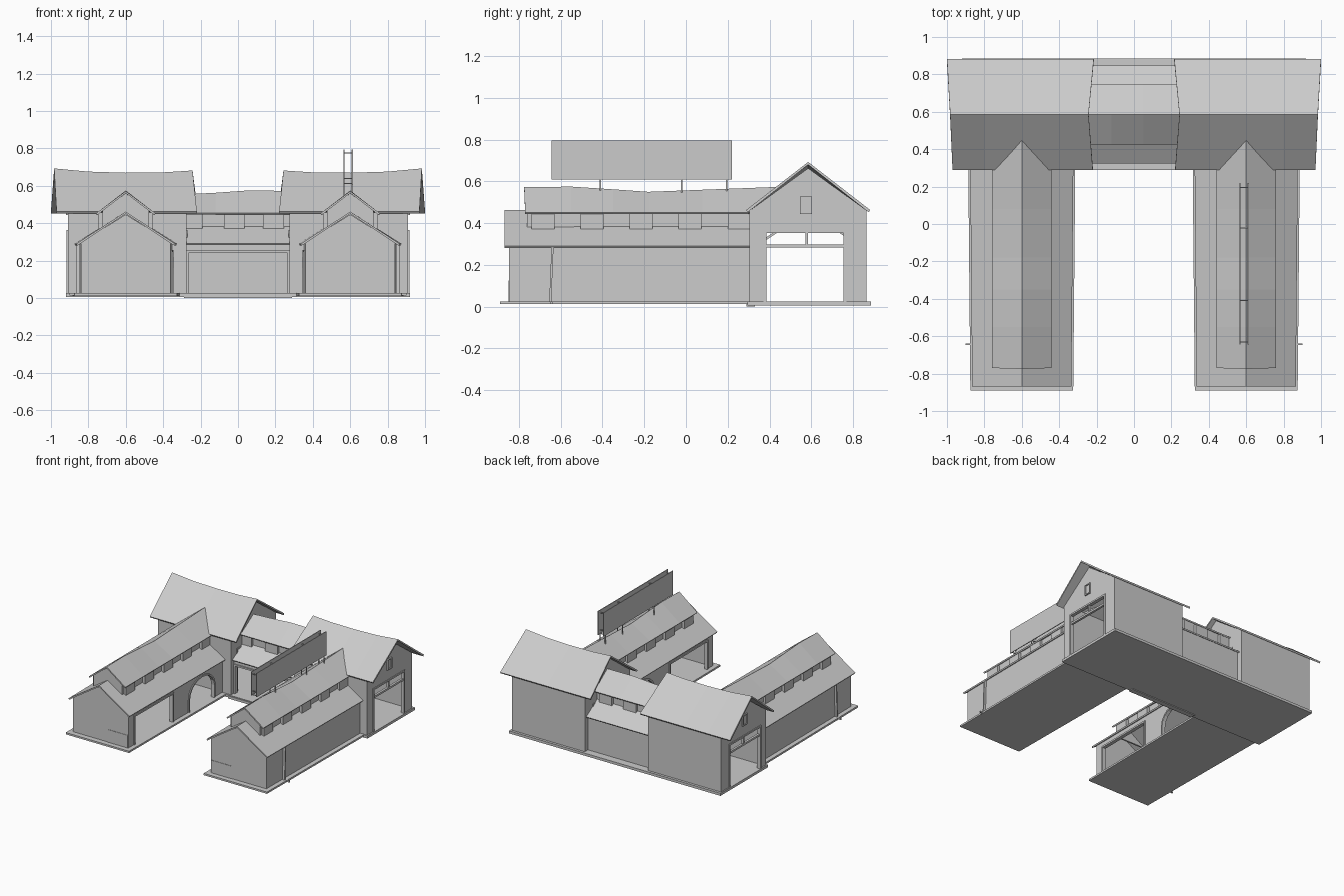
import bpy, bmesh
from math import pi, cos, sin

if "Cube" in bpy.data.objects:
    bpy.data.objects.remove(bpy.data.objects["Cube"])

WX, MY = 0.6, 0.585      # wing centre line (x) and back range centre line (y)
FLOOR = 0.026


def finish(name, bm, mirror=False, thick=0, widen=False):
    if widen:            # wings grow slightly wider towards the back
        for v in bm.verts:
            t = max(0, (v.co.y + 0.87) / 1.17)
            v.co.x = WX + (v.co.x - WX) * (1 + 0.04 * t)
    me = bpy.data.meshes.new(name)
    bm.to_mesh(me)
    bm.free()
    ob = bpy.data.objects.new(name, me)
    bpy.context.collection.objects.link(ob)
    if thick:
        m = ob.modifiers.new("thickness", 'SOLIDIFY')
        m.thickness, m.offset = thick, -1
    if mirror:
        m = ob.modifiers.new("mirror", 'MIRROR')
        m.use_mirror_merge = False
    return ob


def place(axis, a, c, z):
    return (a, c, z) if axis == 'x' else (c, a, z)


def prism(name, pts, axis, a, depth, **kw):
    """Outline of (across, z) points pushed along an axis from a."""
    bm = bmesh.new()
    f = bm.faces.new([bm.verts.new(place(axis, a, c, z)) for c, z in pts])
    ext = bmesh.ops.extrude_face_region(bm, geom=[f])['geom']
    vs = [v for v in ext if isinstance(v, bmesh.types.BMVert)]
    bmesh.ops.translate(bm, verts=vs, vec=place(axis, depth, 0, 0))
    bmesh.ops.recalc_face_normals(bm, faces=bm.faces)
    bmesh.ops.triangulate(bm, faces=[f for f in bm.faces if len(f.verts) > 4])
    return finish(name, bm, **kw)


def box(name, x, y, z, **kw):
    return prism(name, [(x[0], z[0]), (x[1], z[0]), (x[1], z[1]), (x[0], z[1])],
                 'y', y[0], y[1] - y[0], **kw)


def roof(name, axis, c, half, eave, stations, thick=0.011, **kw):
    """Gable roof; each station gives along-positions of both eaves and ridge, and ridge height."""
    bm = bmesh.new()
    rows = [[bm.verts.new(place(axis, p0, c - half, eave)),
             bm.verts.new(place(axis, p1, c, zr)),
             bm.verts.new(place(axis, p2, c + half, eave))] for p0, p1, p2, zr in stations]
    for r, q in zip(rows, rows[1:]):
        for i in (0, 1):
            f = bm.faces.new((r[i], q[i], q[i + 1], r[i + 1]))
            f.normal_update()
            if f.normal.z < 0:
                f.normal_flip()
    return finish(name, bm, thick=thick, **kw)


def opening(a, b, top, arch=0):
    """Opening outline from floor up and over; arch is the rise of a round head."""
    if not arch:
        return [(a, FLOOR), (a, top), (b, top), (b, FLOOR)]
    m, r = (a + b) / 2, (b - a) / 2
    head = [(m - r * cos(pi * i / 10), top - arch + arch * sin(pi * i / 10)) for i in range(11)]
    return [(a, FLOOR)] + head + [(b, FLOOR)]


def trim(name, a, b, top, axis, at, depth, arch=0, w=0.013, **kw):
    outer = opening(a - w, b + w, top + w, arch + w if arch else 0)
    prism(name, outer + opening(a, b, top, arch)[::-1], axis, at, depth, **kw)


def gable(c, half, eave, apex, hole=()):
    return [(c - half, FLOOR), *hole, (c + half, FLOOR), (c + half, eave), (c, apex), (c - half, eave)]


# ---- floor slabs
box("back_floor", (-0.92, 0.92), (0.295, 0.885), (0.006, FLOOR))
box("wing_floor", (WX - 0.275, WX + 0.275), (-0.89, 0.297), (0.012, FLOOR), mirror=True, widen=True)
box("middle_threshold", (-0.29, 0.29), (0.29, 0.33), (0, 0.02))

# ---- wings: outer wall, arcaded inner wall, front gable
W = dict(mirror=True, widen=True)
box("wing_outer_wall", (WX + 0.225, WX + 0.24), (-0.845, 0.31), (FLOOR, 0.297), **W)
wide, arch = (-0.77, -0.31, 0.245), (-0.1, 0.2, 0.245, 0.12)
prism("wing_inner_wall", [(-0.845, FLOOR), *opening(*wide), *opening(*arch), (0.31, FLOOR),
      (0.31, 0.297), (-0.845, 0.297)], 'x', WX - 0.24, 0.015, **W)
trim("wing_wide_opening_trim", *wide, 'x', WX - 0.247, 0.028, **W)
trim("wing_arch_trim", *arch[:3], 'x', WX - 0.247, 0.028, arch=arch[3], **W)
prism("wing_front_gable", gable(WX, 0.24, 0.297, 0.447), 'y', -0.848, 0.015, **W)
box("wing_front_hatch", (WX - 0.236, WX - 0.065), (-0.851, -0.846), (FLOOR, 0.125), **W)
prism("wing_downpipe", [(-0.655, FLOOR), (-0.645, FLOOR), (-0.634, 0.29), (-0.644, 0.29)],
      'x', WX + 0.243, 0.018, **W)
box("wing_downpipe_foot", (WX + 0.258, WX + 0.30), (-0.648, -0.638), (0.014, 0.026), mirror=True)

# ---- wing roofs with raised clerestory
roof("wing_lower_roof", 'y', WX, 0.265, 0.29,
     [(y, y, y, 0.462) for y in (-0.87, 0.31)], **W)
roof("wing_upper_roof", 'y', WX, 0.16, 0.452,
     [(-0.77, -0.775, -0.77, 0.572), (-0.55, -0.55, -0.55, 0.575), (-0.35, -0.35, -0.35, 0.562),
      (-0.18, -0.18, -0.18, 0.55), (0.08, 0.08, 0.08, 0.56), (0.3, 0.45, 0.3, 0.574)], mirror=True)
prism("wing_clerestory_front", [(WX - 0.125, 0.37), (WX + 0.125, 0.37), (WX + 0.125, 0.468),
      (WX, 0.56), (WX - 0.125, 0.468)], 'y', -0.762, 0.012, mirror=True)
for side in (-1, 1):
    x0 = WX + side * 0.12
    box("wing_clerestory_wall", (x0 - 0.005, x0 + 0.005), (-0.76, 0.32), (0.37, 0.468), mirror=True)
    for i in range(5):
        y0 = -0.74 + i * 0.235
        xa, xb = sorted((WX + side * 0.12, WX + side * 0.145))
        box("wing_clerestory_shutter", (xa, xb), (y0, y0 + 0.11), (0.373, 0.457), mirror=True)

# ---- corner pavilions
door = opening(0.385, 0.755, 0.352)
for label, x0 in (("outer", 0.892), ("inner", 0.275)):
    prism("pavilion_%s_gable" % label, gable(MY, 0.28, 0.46, 0.663, door), 'x', x0, 0.018, mirror=True)
    trim("pavilion_%s_door_trim" % label, 0.385, 0.755, 0.352, 'x', x0 - 0.004, 0.028, mirror=True)
    box("pavilion_%s_transom" % label, (x0, x0 + 0.018), (0.385, 0.755), (0.283, 0.298), mirror=True)
    box("pavilion_%s_transom_post" % label, (x0, x0 + 0.018), (0.573, 0.585), (0.298, 0.355), mirror=True)
for label, y0 in (("front", 0.305), ("back", 0.847)):
    box("pavilion_%s_wall" % label, (0.278, 0.908), (y0, y0 + 0.018), (FLOOR, 0.468), mirror=True)
box("gable_window_pane", (0.908, 0.913), (0.553, 0.597), (0.45, 0.52), mirror=True)
for y in (0.547, 0.595):
    box("gable_window_jamb", (0.908, 0.92), (y, y + 0.008), (0.443, 0.527), mirror=True)
for z in (0.443, 0.519):
    box("gable_window_sill", (0.908, 0.92), (0.547, 0.603), (z, z + 0.008), mirror=True)
roof("pavilion_roof", 'x', MY, 0.297, 0.463,
     [(0.22, 0.243, 0.215, 0.682), (0.4, 0.4, 0.4, 0.672), (0.6, 0.6, 0.6, 0.67),
      (0.8, 0.8, 0.8, 0.676), (0.97, 0.983, 1.0, 0.693)], thick=0.013, mirror=True)

# ---- middle range
box("middle_back_wall", (-0.28, 0.28), (0.81, 0.825), (FLOOR, 0.3))
prism("middle_front_wall", [(-0.28, FLOOR), *opening(-0.262, 0.262, 0.243), (0.28, FLOOR),
      (0.28, 0.3), (-0.28, 0.3)], 'y', 0.345, 0.015)
trim("middle_front_trim", -0.262, 0.262, 0.243, 'y', 0.335, 0.03)
roof("middle_lower_roof", 'x', MY, 0.262, 0.293, [(x, x, x, 0.462) for x in (-0.285, 0.285)])
roof("middle_upper_roof", 'x', MY, 0.16, 0.455,
     [(-0.28, -0.28, -0.28, 0.555), (-0.12, -0.12, -0.12, 0.563),
      (0.05, 0.05, 0.05, 0.575), (0.28, 0.28, 0.28, 0.573)])
for side in (-1, 1):
    y0 = MY + side * 0.12
    box("middle_clerestory_wall", (-0.28, 0.28), (y0 - 0.005, y0 + 0.005), (0.37, 0.468))
    for x in (-0.245, -0.02, 0.19):
        ya, yb = sorted((y0, y0 + side * 0.025))
        box("middle_clerestory_shutter", (x - 0.055, x + 0.055), (ya, yb), (0.373, 0.457))

# ---- blank roof sign on the right wing
for x in (0.566, 0.611):
    box("roof_sign_panel", (x - 0.003, x + 0.003), (-0.645, 0.22), (0.608, 0.795))
    for y in (-0.41, -0.02, 0.195):
        box("roof_sign_post", (x - 0.003, x + 0.003), (y - 0.003, y + 0.003), (0.53, 0.612))
for y in (-0.63, -0.41, -0.02, 0.195):
    for z in (0.612, 0.64, 0.775):
        box("roof_sign_rung", (0.566, 0.611), (y - 0.003, y + 0.003), (z - 0.003, z + 0.003))
